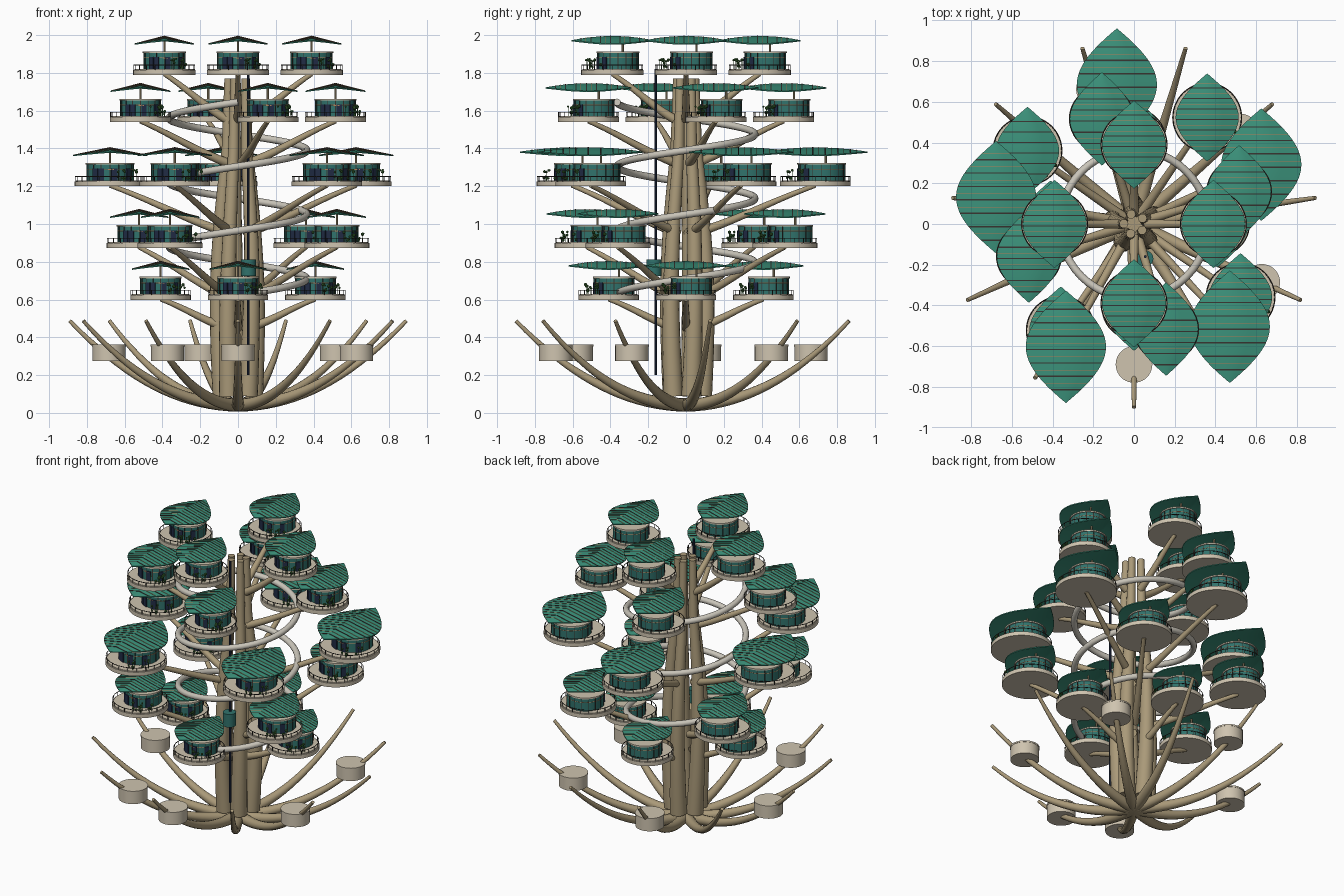
import bpy, bmesh, random
from math import sin, cos, pi, radians, tau
from mathutils import Matrix, Vector

if "Cube" in bpy.data.objects:
    bpy.data.objects.remove(bpy.data.objects["Cube"])

random.seed(4)


def material(name, r, g, b):
    m = bpy.data.materials.new(name)
    m.diffuse_color = (r, g, b, 1)
    m.use_nodes = True
    m.node_tree.nodes["Principled BSDF"].inputs["Base Color"].default_value = m.diffuse_color
    return m


WOOD = material("wood", .40, .32, .19)
STONE = material("pale_stone", .62, .55, .43)
RAMP = material("ramp_white", .58, .55, .48)
LEAF = material("canopy_teal", .045, .29, .20)
GLASS = material("glass_teal", .03, .17, .15)
DARK = material("dark_metal", .04, .035, .03)
NAVY = material("navy_panel", .015, .025, .06)
COPPER = material("copper", .45, .22, .10)
PLANT = material("plant_green", .04, .13, .03)


def link(name, mesh, loc=(0, 0, 0)):
    ob = bpy.data.objects.new(name, mesh)
    ob.location = loc
    bpy.context.collection.objects.link(ob)
    return ob


def finish(name, bm, mat):
    me = bpy.data.meshes.new(name)
    bm.to_mesh(me)
    bm.free()
    me.materials.append(mat)
    me.shade_smooth()
    me.set_sharp_from_angle(angle=radians(35))
    return me


def cyl(bm, r, z0, z1, x=0, y=0, seg=32):
    bmesh.ops.create_cone(bm, cap_ends=True, segments=seg, radius1=r, radius2=r,
                          depth=z1 - z0, matrix=Matrix.Translation((x, y, (z0 + z1) / 2)))


def box(bm, size, loc, rot=0):
    m = Matrix.Translation(loc) @ Matrix.Rotation(rot, 4, 'Z') @ Matrix.Diagonal((*size, 1))
    bmesh.ops.create_cube(bm, size=1, matrix=m)


def tube(bm, pts, radii, seg=12, closed=False):
    """Sweep a tapered round section along points."""
    pts = [Vector(p) for p in pts]
    n, rings = len(pts), []
    for i, p in enumerate(pts):
        a = pts[(i - 1) % n] if closed else pts[max(i - 1, 0)]
        b = pts[(i + 1) % n] if closed else pts[min(i + 1, n - 1)]
        t = (b - a).normalized()
        ref = Vector((0, 0, 1)) if abs(t.z) < .93 else Vector((1, 0, 0))
        s = t.cross(ref).normalized()
        u = s.cross(t)
        rings.append([bm.verts.new(p + radii[i] * (cos(tau * k / seg) * s + sin(tau * k / seg) * u))
                      for k in range(seg)])
    for i in range(n if closed else n - 1):
        A, B = rings[i], rings[(i + 1) % n]
        for k in range(seg):
            j = (k + 1) % seg
            bm.faces.new((A[k], A[j], B[j], B[k]))
    if not closed:
        bm.faces.new(rings[0][::-1])
        bm.faces.new(rings[-1])


def ring(bm, R, z, r, y=0, n=32, seg=6):
    tube(bm, [(R * cos(tau * i / n), y + R * sin(tau * i / n), z) for i in range(n)], [r] * n, seg, True)


def leaf(bm, W, L, v0, v1, nv, lift, thick):
    """Ridged leaf roof (or a strip of it) between lengthwise positions v0..v1."""
    us = [-1, -.5, 0, .5, 1]
    grids = []
    for dz in (lift, lift - thick):
        g = []
        for i in range(nv + 1):
            v = v0 + (v1 - v0) * i / nv
            w = max(W * cos(v * pi / 2) ** .95, .0015)
            g.append([bm.verts.new((w * u, L * v, .205 - .022 * v * v - .040 * abs(u) * w / W + dz)) for u in us])
        grids.append(g)
    T, B = grids
    for i in range(nv):
        for k in range(4):
            bm.faces.new((T[i][k], T[i][k + 1], T[i + 1][k + 1], T[i + 1][k]))
            bm.faces.new((B[i][k], B[i + 1][k], B[i + 1][k + 1], B[i][k + 1]))
        bm.faces.new((T[i][0], T[i + 1][0], B[i + 1][0], B[i][0]))
        bm.faces.new((T[i][4], B[i][4], B[i + 1][4], T[i + 1][4]))
    for k in range(4):
        bm.faces.new((T[0][k], B[0][k], B[0][k + 1], T[0][k + 1]))
        bm.faces.new((T[nv][k], T[nv][k + 1], B[nv][k + 1], B[nv][k]))


def pod_parts(R, W, L):
    """Meshes of one treehouse pod; origin at the deck underside."""
    parts, h, hy = {}, R * .66, R * .18
    B = bmesh.new
    # deck, roof slab and floor kerb
    bm = B(); cyl(bm, R, 0, .026, seg=48); cyl(bm, R * .96, .026, .031, seg=48)
    cyl(bm, h * 1.05, .114, .123, y=hy, seg=40)
    parts["deck_and_roof"] = finish("deck_and_roof", bm, STONE)
    # glass wall
    bm = B(); cyl(bm, h, .03, .115, y=hy, seg=40)
    parts["glass_wall"] = finish("glass_wall", bm, GLASS)
    # window frames, rail and rail posts
    bm = B()
    for i in range(16):
        a = tau * i / 16
        box(bm, (.004, .004, .085), (h * cos(a), hy + h * sin(a), .072), a)
    ring(bm, R * .98, .052, .0022)
    for i in range(20):
        a = tau * i / 20
        box(bm, (.003, .003, .026), (R * .98 * cos(a), R * .98 * sin(a), .039), a)
    parts["frames_and_rail"] = finish("frames_and_rail", bm, DARK)
    # copper transom, door trim and roof-edge line
    bm = B(); ring(bm, h, .09, .002, hy); box(bm, (.03, .006, .004), (.005, hy - h - .002, .088))
    parts["copper_trim"] = finish("copper_trim", bm, COPPER)
    # shutters and door
    bm = B()
    for deg in (-128, -112, -80, -40):
        a = radians(deg)
        box(bm, (.006, h * .26, .062), (h * cos(a) * 1.02, hy + h * sin(a) * 1.02, .062), a)
    parts["door_and_shutters"] = finish("door_and_shutters", bm, NAVY)
    # canopy post
    bm = B(); cyl(bm, .006, .11, .20, y=.055, seg=10)
    parts["canopy_post"] = finish("canopy_post", bm, WOOD)
    # balcony plants
    bm = B()
    for i in range(12):
        a = radians(random.uniform(-75, -22))
        r = R * random.uniform(.74, .9)
        p = (r * cos(a), r * sin(a), random.uniform(.04, .085))
        bmesh.ops.create_icosphere(bm, subdivisions=1, radius=random.uniform(.006, .011), matrix=Matrix.Translation(p))
        box(bm, (.002, .002, p[2] - .03), (p[0], p[1], (p[2] + .03) / 2))
    parts["plants"] = finish("plants", bm, PLANT)
    # leaf canopy with dark and copper battens
    bm = B(); leaf(bm, W, L, -1, 1, 24, 0, .006)
    parts["leaf_canopy"] = finish("leaf_canopy", bm, LEAF)
    for name, mat, off in (("dark_battens", DARK, 0), ("copper_battens", COPPER, .12)):
        bm = B()
        for i in range(7):
            v = -.78 + .24 * i + off
            wd = .012 if off == 0 else .004
            leaf(bm, W * .99, L, v, v + wd * 2, 1, .002, .006)
        parts[name] = finish(name, bm, mat)
    return parts


# levels: deck z, ring radius, first angle, count, deck radius, canopy half width / length, branch drop
LEVELS = [(.598, .41, 0, 4, .160, .152, .212, .15),
          (.873, .635, 55.5, 4, .172, .155, .215, .27),
          (1.20, .69, 25, 5, .187, .197, .275, .25),
          (1.54, .54, 17, 4, .162, .158, .228, .22),
          (1.79, .39, 0, 4, .165, .157, .215, .24)]
branches = bmesh.new()
for n, (z, rad, a0, count, R, W, L, drop) in enumerate(LEVELS, 1):
    parts = pod_parts(R, W, L)
    for k in range(count):
        a = radians(a0 + 360 * k / count)
        for name, me in parts.items():
            link(f"{name}_level{n}_{k + 1}", me, (rad * cos(a), rad * sin(a), z))
        # supporting branch
        pts, rr = [], []
        for i in range(11):
            t = i / 10
            r = .06 + (rad - .06) * t
            pts.append((r * cos(a), r * sin(a), z - drop * (1 - t) + .025 * sin(pi * t) * (t - .6) + .004))
            rr.append(.024 - .012 * t)
        tube(branches, pts, rr)
link("branches", finish("branches", branches, WOOD))

# clustered trunks, bowed and tapering
bm = bmesh.new()
for k in range(5):
    a = radians(20 + 72 * k)
    pts, rr = [], []
    for i in range(15):
        t = i / 14
        r = .085 * (1 - t) + .05 * t + .035 * sin(pi * min(t * 1.3, 1))
        tw = a + .25 * t
        pts.append((r * cos(tw), r * sin(tw), .09 + 1.68 * t))
        rr.append(.053 - .031 * t)
    tube(bm, pts, rr, 16)
link("trunks", finish("trunks", bm, WOOD))

# eleven curved roots, a drum on every second one
roots, drums, lids = bmesh.new(), bmesh.new(), bmesh.new()
for k in range(11):
    a = radians(270 + 360 * k / 11)
    ts = [i / 18 for i in range(19)]
    tube(roots, [(.9 * t * cos(a), .9 * t * sin(a), .042 + .445 * t ** 2.1) for t in ts],
         [.036 - .026 * t for t in ts])
    if k % 2 == 0:
        x, y = .69 * cos(a), .69 * sin(a)
        cyl(drums, .088, .275, .352, x, y, 40)
        cyl(lids, .090, .352, .362, x, y, 40)
link("roots", finish("roots", roots, WOOD))
link("root_drums", finish("root_drums", drums, STONE))
link("drum_lids", finish("drum_lids", lids, STONE))

# spiral walkway, three turns
bm = bmesh.new()
N = 144
tube(bm, [(.365 * cos(-pi / 2 + 3 * tau * i / N), .365 * sin(-pi / 2 + 3 * tau * i / N), .625 + 1.02 * i / N)
          for i in range(N + 1)], [.019] * (N + 1))
link("spiral_walkway", finish("spiral_walkway", bm, RAMP))

# lift shaft and car
bm = bmesh.new()
cyl(bm, .007, .2, 1.82, .055, -.16, 10)
link("lift_shaft", finish("lift_shaft", bm, NAVY))
bm = bmesh.new()
cyl(bm, .04, .725, .812, .055, -.17, 24)
link("lift_car", finish("lift_car", bm, GLASS))
